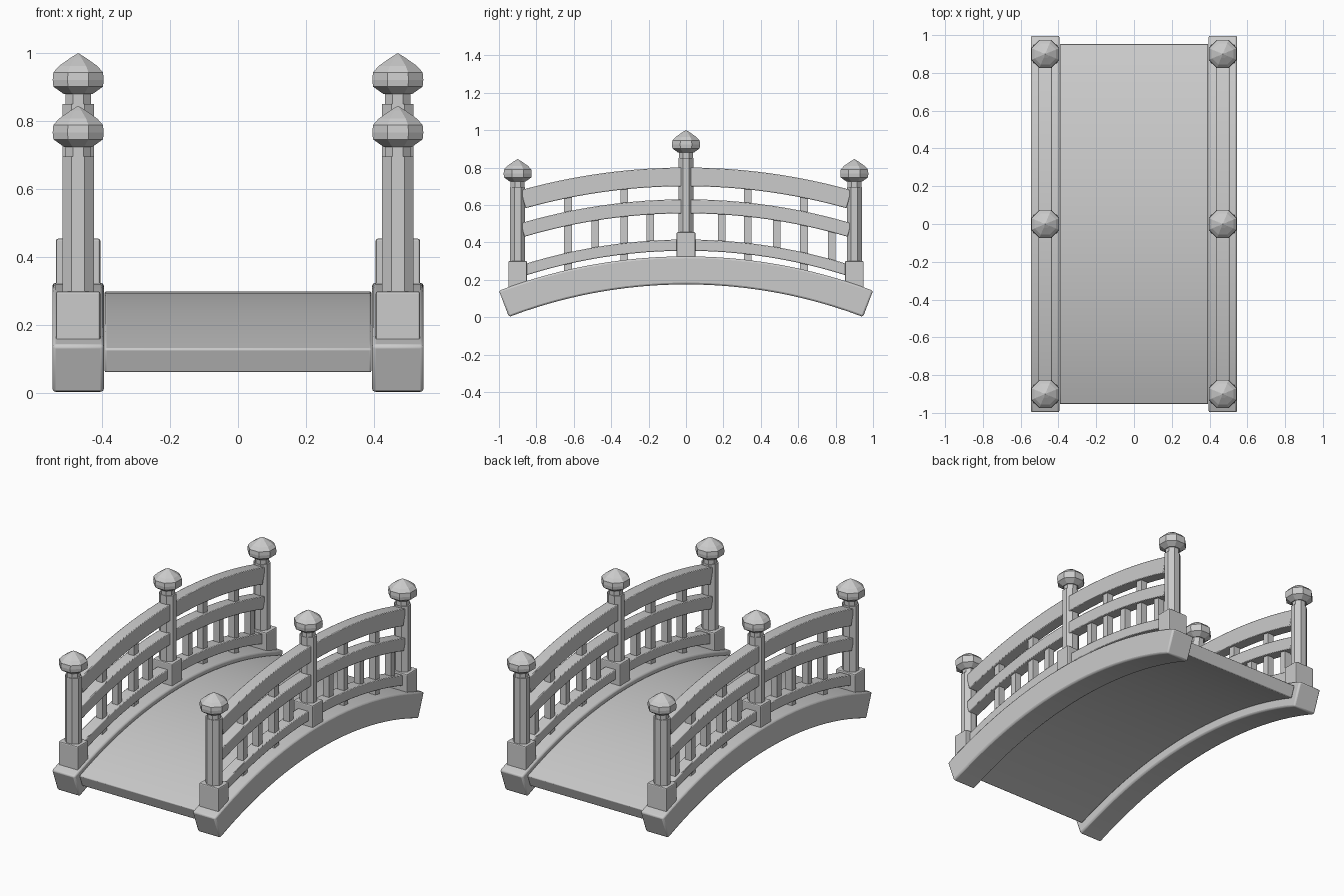
import bpy, bmesh, math

if "Cube" in bpy.data.objects:
    bpy.data.objects.remove(bpy.data.objects["Cube"])

ZC = -2.491      # height of the common centre of all arcs
SIDE_X = 0.47    # centre line of the side railings


def finish(name, bm, bevel=0.0, smooth=None):
    bmesh.ops.recalc_face_normals(bm, faces=bm.faces)
    me = bpy.data.meshes.new(name)
    bm.to_mesh(me)
    bm.free()
    ob = bpy.data.objects.new(name, me)
    bpy.context.collection.objects.link(ob)
    bpy.context.view_layer.objects.active = ob
    bpy.ops.object.select_all(action='DESELECT')
    ob.select_set(True)
    if bevel:
        m = ob.modifiers.new("bevel", 'BEVEL')
        m.width, m.segments, m.limit_method = bevel, 2, 'ANGLE'
        m.angle_limit = math.radians(40)
    if smooth:
        bpy.ops.object.shade_smooth_by_angle(angle=math.radians(smooth))
    return ob


def arc_beam(name, x, half_w, z0, z1, y_end, bevel=0.008, n=24):
    """Arched beam; z0/z1 are heights at the crown, y_end is the reach of its top edge."""
    bm = bmesh.new()
    r0, r1 = z0 - ZC, z1 - ZC
    a_end = math.asin(y_end / r1)
    rings = []
    for i in range(n + 1):
        a = a_end * (2 * i / n - 1)
        rings.append([bm.verts.new((x + dx, r * math.sin(a), ZC + r * math.cos(a)))
                      for dx, r in ((-half_w, r0), (half_w, r0), (half_w, r1), (-half_w, r1))])
    for a, b in zip(rings, rings[1:]):
        for k in range(4):
            bm.faces.new((a[k], a[(k + 1) % 4], b[(k + 1) % 4], b[k]))
    bm.faces.new(rings[0])
    bm.faces.new(rings[-1])
    return finish(name, bm, bevel, 30)


def box(name, x, y, hx, hy, z0, z1, bevel=0.0):
    bm = bmesh.new()
    bmesh.ops.create_cube(bm, size=1)
    for v in bm.verts:
        v.co = (x + v.co.x * 2 * hx, y + v.co.y * 2 * hy, z0 + (v.co.z + 0.5) * (z1 - z0))
    return finish(name, bm, bevel)


def octagon_lathe(name, x, y, profile, sx=1.0, sy=1.0):
    """Eight-sided turned part; radii measured to the flats."""
    bm = bmesh.new()
    rings = []
    for r, z in profile:
        k = r / math.cos(math.pi / 8)
        rings.append([bm.verts.new((x + sx * k * math.cos((i + 0.5) * math.pi / 4),
                                    y + sy * k * math.sin((i + 0.5) * math.pi / 4), z))
                      for i in range(8)])
    for a, b in zip(rings, rings[1:]):
        for i in range(8):
            bm.faces.new((a[i], a[(i + 1) % 8], b[(i + 1) % 8], b[i]))
    bm.faces.new(rings[0])
    bm.faces.new(rings[-1])
    return finish(name, bm)


def arc_z(crown, y):
    return ZC + math.sqrt((crown - ZC) ** 2 - y * y)


FINIAL = [(0.042, 0), (0.073, 0.022), (0.075, 0.042), (0.073, 0.064),
          (0.056, 0.083), (0.022, 0.107), (0.001, 0.12)]

# walking deck
arc_beam("deck", 0, 0.393, 0.224, 0.30, 0.955, 0.006)

for side, s in (("left", -1), ("right", 1)):
    x = s * SIDE_X
    # girder and three handrails
    arc_beam(side + "_girder", x, 0.076, 0.175, 0.325, 1.0, 0.01)
    for part, z0, z1, hw in (("bottom_rail", 0.355, 0.415, 0.035),
                             ("middle_rail", 0.555, 0.63, 0.035),
                             ("top_rail", 0.70, 0.80, 0.035)):
        arc_beam(f"{side}_{part}", x, hw, z0, z1, 0.885, 0.004)

    # posts with base blocks, necks and finials
    for where, y, lift in (("front", -0.9, 0), ("middle", 0, 0.155), ("back", 0.9, 0)):
        tag = f"{side}_{where}"
        box(tag + "_post_base", x, y, 0.065, 0.05, 0.14 + lift, 0.30 + lift, 0.006)
        octagon_lathe(tag + "_post", x, y, [(0.042, 0.28 + lift), (0.042, 0.696 + lift)], 1.1, 0.95)
        octagon_lathe(tag + "_neck", x, y, [(0.037, 0.68 + lift), (0.037, 0.74 + lift)])
        octagon_lathe(tag + "_finial", x, y, [(r, z + 0.725 + lift) for r, z in FINIAL])

    # tall balusters reach the top rail, short ones stop at the middle rail
    for y in (-0.63, -0.33, 0.33, 0.63):
        box(f"{side}_tall_baluster", x, y, 0.021, 0.021, arc_z(0.31, y), arc_z(0.74, y))
    for y in (-0.485, -0.19, 0.19, 0.485, 0.78):
        box(f"{side}_short_baluster", x, y, 0.02, 0.02, arc_z(0.385, y), arc_z(0.59, y))
